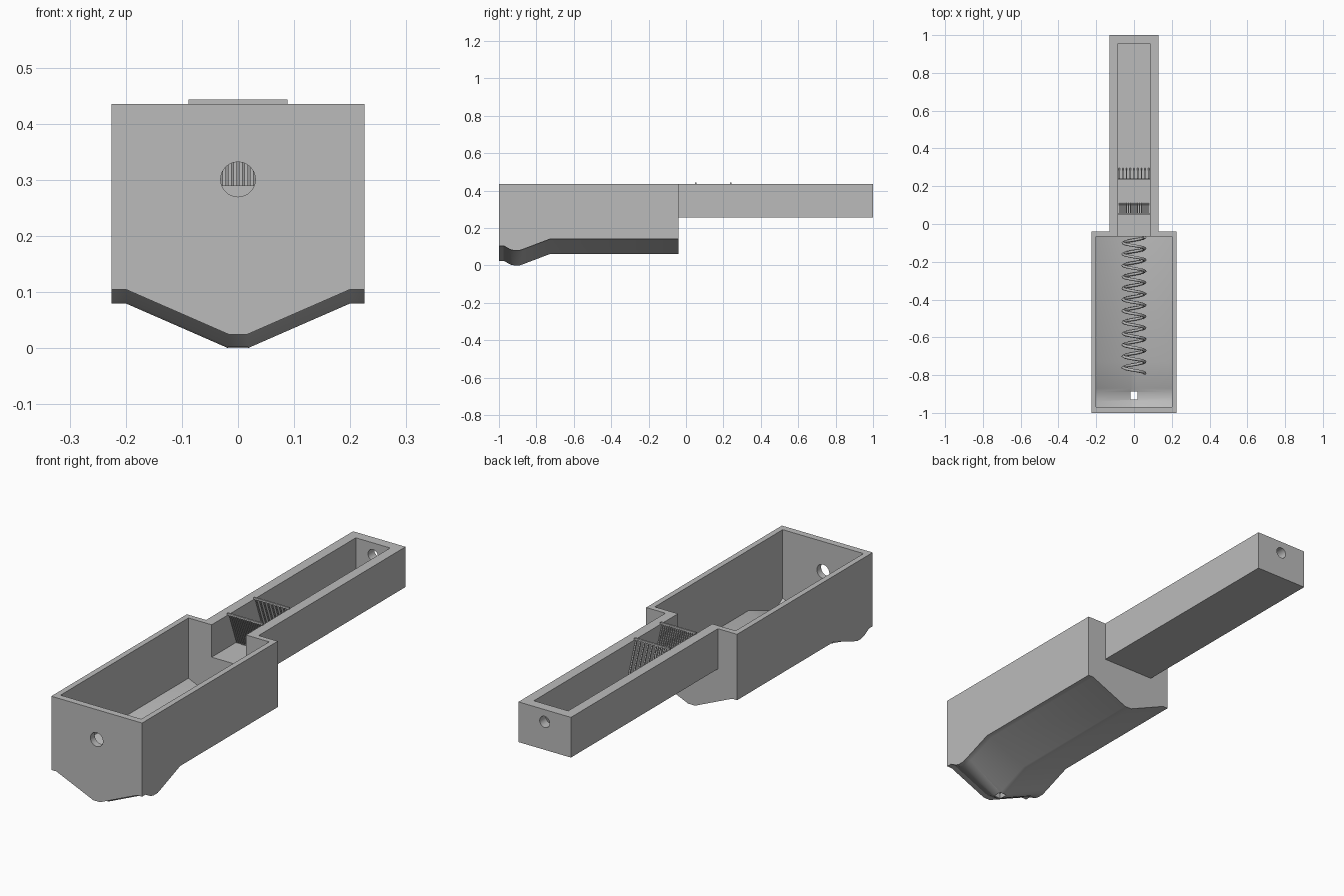
import bpy, bmesh, math
from mathutils import Vector

if "Cube" in bpy.data.objects:
    bpy.data.objects.remove(bpy.data.objects["Cube"], do_unlink=True)

grey = bpy.data.materials.new("plain grey")
grey.use_nodes = True
grey.diffuse_color = (0.5, 0.5, 0.5, 1)
grey.node_tree.nodes["Principled BSDF"].inputs["Base Color"].default_value = (0.5, 0.5, 0.5, 1)

TOP = 0.435
FLOOR = 0.29      # channel floor height
# Keel line along the tank: (y, height of the lower side edge)
KEEL = [(-1, .105), (-.975, .105), (-.94, .085), (-.92, .08), (-.89, .08),
        (-.87, .087), (-.73, .14), (-.04, .14)]


def finish(name, bm):
    bmesh.ops.recalc_face_normals(bm, faces=bm.faces)
    mesh = bpy.data.meshes.new(name)
    bm.to_mesh(mesh)
    bm.free()
    mesh.materials.append(grey)
    obj = bpy.data.objects.new(name, mesh)
    bpy.context.collection.objects.link(obj)
    return obj


def add_box(bm, x, y, z):
    """Box from (low, high) ranges."""
    verts = bmesh.ops.create_cube(bm, size=1)["verts"]
    for v in verts:
        for i, (low, high) in enumerate((x, y, z)):
            v.co[i] = low if v.co[i] < 0 else high


def box(name, x, y, z):
    bm = bmesh.new()
    add_box(bm, x, y, z)
    return finish(name, bm)


def hull(name, stations, half, top, lift, shoulder, flat):
    """Loft a V-bottomed section along y."""
    bm = bmesh.new()
    rings = []
    for y, side in stations:
        side += lift
        right = [(half, top), (half, side), (shoulder, side), (flat, side - .08)]
        if shoulder >= half:
            right.pop(2)
        ring = right + [(-x, z) for x, z in reversed(right)]
        rings.append([bm.verts.new((x, y, z)) for x, z in ring])
    for a, b in zip(rings, rings[1:]):
        for i in range(len(a)):
            j = (i + 1) % len(a)
            bm.faces.new((a[i], a[j], b[j], b[i]))
    bm.faces.new(rings[0])
    bm.faces.new(rings[-1])
    return finish(name, bm)


def bore(name, radius, y, z, length):
    """Round cutter running along y."""
    bm = bmesh.new()
    bmesh.ops.create_cone(bm, cap_ends=True, segments=32, radius1=radius, radius2=radius, depth=length)
    for v in bm.verts:
        v.co = Vector((v.co.x, y + v.co.z, z + v.co.y))
    return finish(name, bm)


def combine(target, tool, operation):
    """Apply a boolean and discard the tool."""
    mod = target.modifiers.new("cut", "BOOLEAN")
    mod.operation, mod.solver, mod.object = operation, "EXACT", tool
    bpy.context.view_layer.update()
    graph = bpy.context.evaluated_depsgraph_get()
    mesh = bpy.data.meshes.new_from_object(target.evaluated_get(graph))
    target.modifiers.clear()
    target.data = mesh
    bpy.data.objects.remove(tool, do_unlink=True)


# Tank and channel body
body = hull("tank_and_channel", KEEL, .225, TOP, 0, .2, .017)
combine(body, box("channel", (-.13, .13), (-.05, 1), (.255, TOP)), "UNION")

# Hollow interior of tank and channel
inside = [(-.97, .103)] + KEEL[2:-1] + [(-.065, .14)]
combine(body, hull("tank_cavity", inside, .2, .6, .025, .2, .017), "DIFFERENCE")
combine(body, box("channel_cavity", (-.085, .085), (-.1, .955), (FLOOR, .6)), "DIFFERENCE")

# Front port, rear port and floor drain
combine(body, bore("front_port", .031, -1, .301, .2), "DIFFERENCE")
combine(body, bore("rear_port", .025, 1, .38, .2), "DIFFERENCE")
combine(body, box("drain", (-.018, .018), (-.93, -.888), (-.1, .15)), "DIFFERENCE")


def grille(name, y, count, width):
    """Leaning row of bars hung from a top rail."""
    bm = bmesh.new()
    add_box(bm, (-.088, .088), (y - .004, y + .004), (TOP, TOP + .008))
    for i in range(count):
        x = -.078 + .156 * i / (count - 1)
        start = len(bm.verts)
        add_box(bm, (x - width, x + width), (y - .003, y + .003), (FLOOR, TOP + .002))
        bm.verts.ensure_lookup_table()
        for v in bm.verts[start:]:
            if v.co.z < TOP:
                v.co.y += .055
    return finish(name, bm)


grille("fine_grille", .053, 17, .0025)
grille("coarse_grille", .238, 9, .003)

# Coil lying along the tank floor
TURNS, STEPS = 12, 10
curve = bpy.data.curves.new("coil", "CURVE")
curve.dimensions = "3D"
curve.bevel_depth = .008
curve.bevel_resolution = 1
curve.use_fill_caps = True
path = curve.splines.new("POLY")
path.points.add(TURNS * STEPS)
for i, p in enumerate(path.points):
    a = math.tau * i / STEPS
    p.co = (.058 * math.cos(a), -.79 + .72 * i / (TURNS * STEPS), .165 + .058 * math.sin(a), 1)
helper = bpy.data.objects.new("coil_path", curve)
bpy.context.collection.objects.link(helper)
bpy.context.view_layer.update()
mesh = bpy.data.meshes.new_from_object(helper.evaluated_get(bpy.context.evaluated_depsgraph_get()))
bpy.data.objects.remove(helper, do_unlink=True)
mesh.materials.clear()
mesh.materials.append(grey)
coil = bpy.data.objects.new("coil", mesh)
bpy.context.collection.objects.link(coil)

# Smooth only the shallow bends
bpy.ops.object.select_all(action="DESELECT")
body.select_set(True)
bpy.context.view_layer.objects.active = body
bpy.ops.object.shade_smooth_by_angle(angle=math.radians(25))
